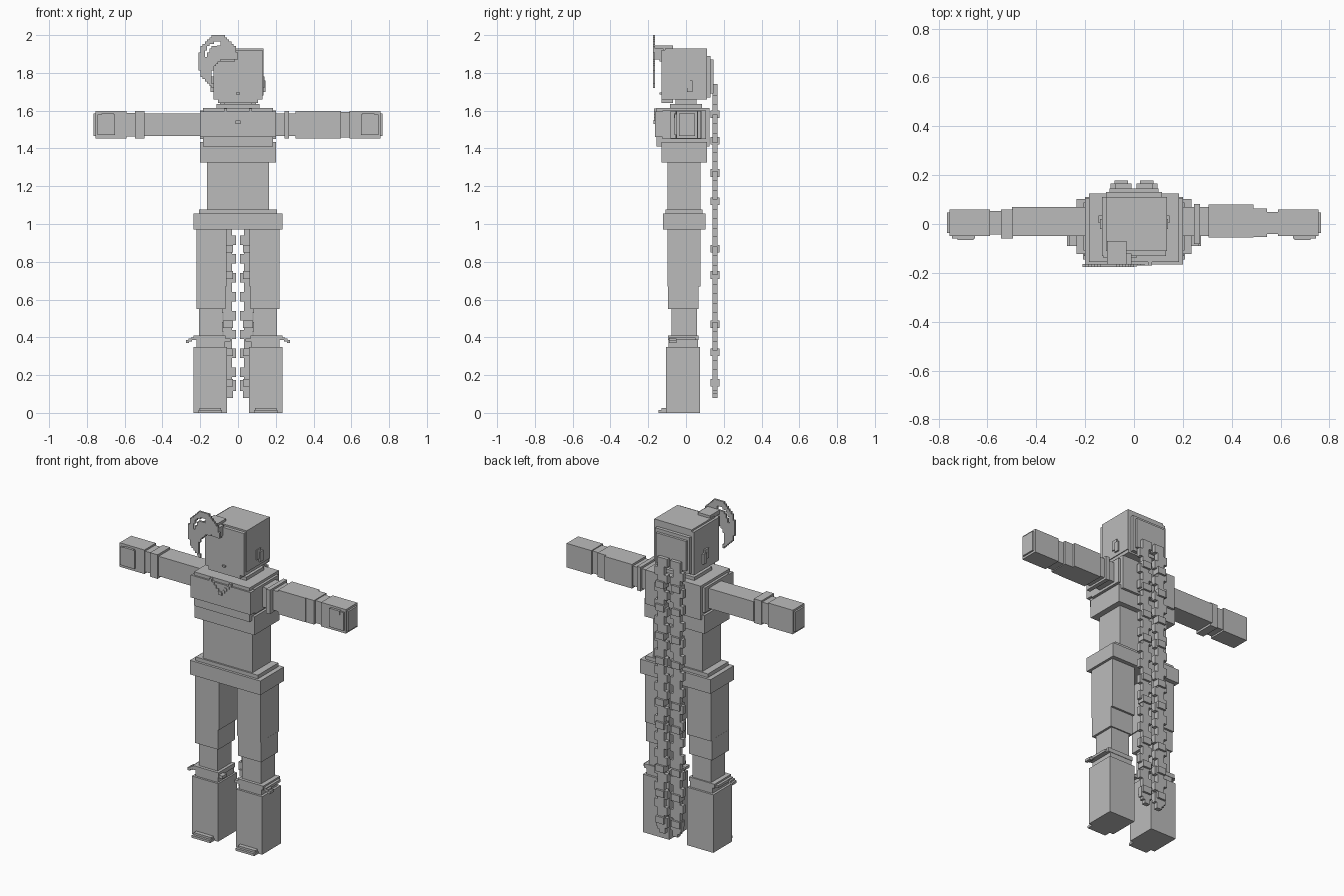
import bpy
import bmesh

old = bpy.data.objects.get("Cube")
if old:
    bpy.data.objects.remove(old)

grey = bpy.data.materials.new("plain grey")
grey.use_nodes = True
grey.diffuse_color = (.5, .5, .5, 1)
shader = grey.node_tree.nodes["Principled BSDF"]
shader.inputs["Base Color"].default_value = grey.diffuse_color


def finish(name, bm):
    """Turn a bmesh into a grey object."""
    mesh = bpy.data.meshes.new(name)
    bm.to_mesh(mesh)
    bm.free()
    mesh.materials.append(grey)
    ob = bpy.data.objects.new(name, mesh)
    bpy.context.collection.objects.link(ob)
    return ob


def block(name, width, depth, bottom, top, x=0, y=0):
    """A box centred on x and y, standing between two heights."""
    bm = bmesh.new()
    bmesh.ops.create_cube(bm, size=1)
    for v in bm.verts:
        v.co.x = x + v.co.x * width
        v.co.y = y + v.co.y * depth
        v.co.z = top if v.co.z > 0 else bottom
    return finish(name, bm)


def pair(name, x, **shape):
    """The same box on both sides of the body."""
    return [block("left_" + name, x=x, **shape),
            block("right_" + name, x=-x, **shape)]


def repeat(ob, count, spacing):
    """Stack copies of an object upwards."""
    array = ob.modifiers.new("repeat", "ARRAY")
    array.count = count
    array.use_relative_offset = False
    array.use_constant_offset = True
    array.constant_offset_displace = (0, 0, spacing)


def arm_piece(name, start, end, depth, height, y=.005):
    """A stretch of arm; the name says which side it is on."""
    side = 1 if name.startswith("left") else -1
    middle = 1.525
    block(name, width=end - start, depth=depth, x=side * (start + end) / 2, y=y,
          bottom=middle - height / 2, top=middle + height / 2)


# Head, hair and face
block("head", width=.26, depth=.24, bottom=1.66, top=1.92, y=-.01)
block("hair_cap", width=.25, depth=.22, bottom=1.68, top=1.93, x=.01)
block("back_hair", width=.23, depth=.04, bottom=1.67, top=1.89, y=.11)
block("back_hair_panel", width=.2, depth=.03, bottom=1.69, top=1.87, y=.13)
block("chin", width=.21, depth=.06, bottom=1.64, top=1.67, y=-.1)
block("mouth", width=.02, depth=.02, bottom=1.685, top=1.695, y=-.13)
block("fringe", width=.11, depth=.14, bottom=1.86, top=1.92, x=-.07, y=-.07)
block("hair_band", width=.08, depth=.1, bottom=1.92, top=1.945, x=-.07, y=-.12)
block("hair_knot", width=.06, depth=.05, bottom=1.87, top=1.93, x=-.04, y=-.145)
pair("sideburn", x=.13, width=.02, depth=.04, bottom=1.72, top=1.78)
pair("earring", x=.135, width=.02, depth=.03, bottom=1.7, top=1.76, y=.02)
block("neck", width=.15, depth=.11, bottom=1.6, top=1.67)
block("collar", width=.23, depth=.17, bottom=1.61, top=1.635)


def in_tuft(u, w):
    """Crescent with a slit, in coordinates from minus one to one."""
    reach = (u * u + w * w) ** .5
    hollow = (u - .62) ** 2 + (1.33 * w + .76) ** 2 < .9
    slit = u < .1 and w > .2 and .62 < reach < .74
    return reach < 1 and not hollow and not slit


# Stepped crescent hair tuft, cut from a grid of small squares
bm = bmesh.new()
bmesh.ops.create_grid(bm, x_segments=18, y_segments=24, size=1)
spare = []
for f in bm.faces:
    centre = f.calc_center_median()
    if not in_tuft(centre.x, centre.y):
        spare.append(f)
bmesh.ops.delete(bm, geom=spare, context="FACES")
for v in bm.verts:
    v.co = (v.co.x * .105 - .105, -.17, v.co.y * .14 + 1.86)
tuft = finish("curved_hair_tuft", bm)
solid = tuft.modifiers.new("thickness", "SOLIDIFY")
solid.thickness = .012
solid.offset = 0

# Torso
block("chest", width=.37, depth=.28, bottom=1.41, top=1.615, y=-.015)
block("chest_sides", width=.4, depth=.23, bottom=1.45, top=1.6, y=-.01)
block("chest_front", width=.4, depth=.04, bottom=1.46, top=1.595, y=-.145)
block("lower_chest", width=.4, depth=.24, bottom=1.325, top=1.435, y=-.01)
block("waist", width=.33, depth=.175, bottom=1.07, top=1.33, y=-.01)
block("belt", width=.415, depth=.195, bottom=1.05, top=1.077, y=-.01)
block("hips", width=.47, depth=.225, bottom=.97, top=1.055, y=-.01)

# Stepped necklace
block("pendant", width=.025, depth=.01, bottom=1.53, top=1.55, y=-.168)
for i in range(4):
    low = 1.545 + i * .016
    pair("necklace_link", x=.02 + i * .015, width=.016, depth=.03,
         bottom=low, top=low + .018, y=-.155)

# Legs and boots
pair("thigh", x=.14, width=.16, depth=.175, bottom=.67, top=.975, y=-.01)
pair("knee", x=.143, width=.155, depth=.16, bottom=.55, top=.675, y=-.015)
pair("shin", x=.145, width=.125, depth=.135, bottom=.39, top=.56, y=-.01)
pair("boot", x=.147, width=.175, depth=.18, bottom=0, top=.35, y=-.015)
pair("boot_neck", x=.145, width=.15, depth=.155, bottom=.345, top=.39, y=-.015)
pair("boot_cuff", x=.15, width=.17, depth=.16, bottom=.385, top=.41, y=-.015)
pair("cuff_wing", x=.235, width=.03, depth=.14, bottom=.385, top=.4, y=-.02)
pair("wing_middle", x=.253, width=.02, depth=.04, bottom=.378, top=.394, y=-.07)
pair("wing_tip", x=.267, width=.016, depth=.04, bottom=.37, top=.385, y=-.07)
pair("inner_wing", x=.055, width=.03, depth=.04, bottom=.378, top=.395, y=-.07)
pair("toe_cap", x=.147, width=.125, depth=.045, bottom=0, top=.014, y=-.122)
pair("toe_ridge", x=.147, width=.115, depth=.03, bottom=.01, top=.026, y=-.115)

# Right arm, bare down to the glove
arm_piece("right_arm", start=.19, end=.5, depth=.12, height=.12, y=.01)
arm_piece("right_glove_cuff", start=.495, end=.545, depth=.12, height=.145, y=0)
arm_piece("right_wrist", start=.54, end=.59, depth=.095, height=.125)

# Left arm with a ring and a wide sleeve
arm_piece("left_arm", start=.19, end=.32, depth=.12, height=.12, y=.01)
arm_piece("left_arm_ring", start=.245, end=.27, depth=.165, height=.145, y=0)
arm_piece("left_sleeve", start=.305, end=.49, depth=.135, height=.145, y=.012)
arm_piece("left_sleeve_end", start=.485, end=.545, depth=.117, height=.145)
arm_piece("left_wrist", start=.54, end=.6, depth=.09, height=.135)

# Hands with raised plates
for side in ("left", "right"):
    arm_piece(side + "_hand", start=.59, end=.755, depth=.11, height=.145)
    arm_piece(side + "_fingertips", start=.75, end=.765, depth=.085, height=.12)
    arm_piece(side + "_palm_plate", start=.65, end=.745, depth=.01, height=.11, y=-.055)
pair("knuckle_plate", x=.69, width=.065, depth=.015, bottom=1.56, top=1.585, y=-.057)

# Two long braids with staggered teeth, clasps and stepped tips
braid = {"depth": .026, "y": .153}
pair("braid", x=.053, width=.045, bottom=.1, top=1.74, **braid)
for tooth in pair("braid_inner_teeth", x=.025, width=.03, bottom=.19, top=.24, **braid):
    repeat(tooth, count=16, spacing=.1)
for tooth in pair("braid_outer_teeth", x=.083, width=.025, bottom=.23, top=.28, **braid):
    repeat(tooth, count=15, spacing=.1)
for z in (.16, .32, .47, .73, .87, 1.12, 1.27, 1.44, 1.58):
    pair("braid_clasp", x=.053, width=.055, depth=.048, bottom=z - .02, top=z + .02, y=.154)
pair("braid_end", x=.048, width=.073, bottom=.115, top=.175, **braid)
pair("braid_tip", x=.043, width=.035, bottom=.08, top=.12, **braid)
